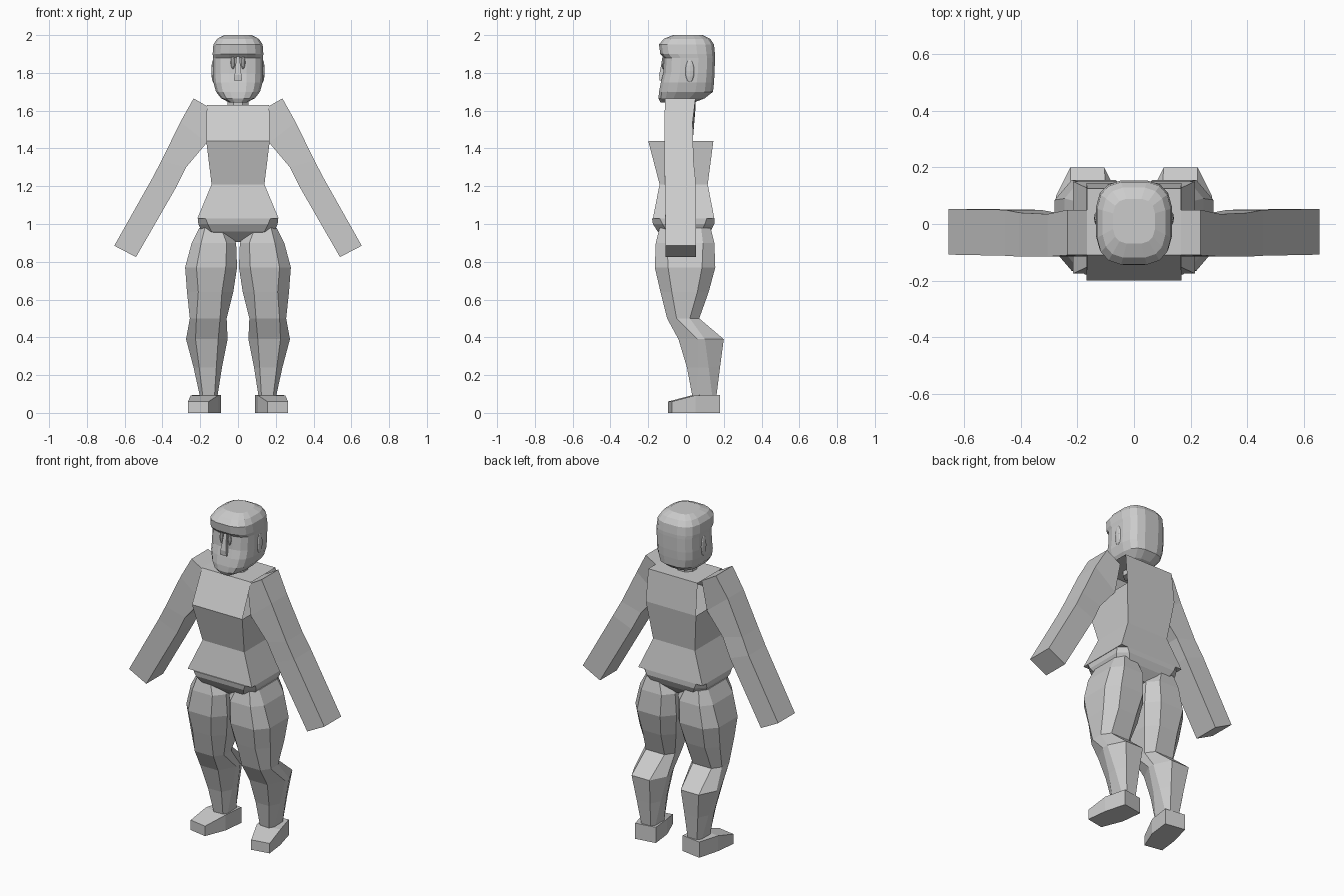
import bpy, bmesh, math


def loft(name, rings, mirror=False, skip=()):
    """Skin a stack of equal-sized rings and cap both ends."""
    bm = bmesh.new()
    loops = [[bm.verts.new(p) for p in r] for r in rings]
    n = len(loops[0])
    for k in range(len(loops) - 1):
        for i in range(n):
            if (k, i) not in skip:
                j = (i + 1) % n
                bm.faces.new((loops[k][i], loops[k][j], loops[k + 1][j], loops[k + 1][i]))
    bm.faces.new(loops[0][::-1])
    bm.faces.new(loops[-1])
    bmesh.ops.recalc_face_normals(bm, faces=bm.faces[:])
    me = bpy.data.meshes.new(name)
    bm.to_mesh(me)
    bm.free()
    ob = bpy.data.objects.new(name, me)
    bpy.context.collection.objects.link(ob)
    if mirror:
        ob.modifiers.new("Mirror", "MIRROR").use_mirror_merge = False
    return ob


def rect(z, x0, x1, y0, y1):
    return [(x0, y0, z), (x1, y0, z), (x1, y1, z), (x0, y1, z)]


def octa(z, x0, x1, y0, y1, cx, cy):
    """Rectangle with chamfered corners."""
    return [(x0 + cx, y0, z), (x1 - cx, y0, z), (x1, y0 + cy, z), (x1, y1 - cy, z),
            (x1 - cx, y1, z), (x0 + cx, y1, z), (x0, y1 - cy, z), (x0, y0 + cy, z)]


def rounded(z, hx, y0, y1, n=16, e=0.65):
    """Squarish oval ring."""
    pts = []
    for i in range(n):
        a = 2 * math.pi * (i + 0.5) / n
        c, s = math.cos(a), math.sin(a)
        pts.append((hx * math.copysign(abs(c) ** e, c),
                    (y0 + y1) / 2 + (y1 - y0) / 2 * math.copysign(abs(s) ** e, s), z))
    return pts


# Torso, open at the arm holes
loft("torso", [rect(z, -x, x, a, b) for z, x, a, b in (
    (1.03, 0.215, -0.175, 0.15), (1.21, 0.14, -0.14, 0.115),
    (1.44, 0.168, -0.20, 0.145), (1.63, 0.165, -0.11, 0.125))],
    skip={(2, 1), (2, 3)})

# Pelvis
loft("pelvis", [octa(z, -x, x, a, b, c, c) for z, x, a, b, c in (
    (0.905, 0.06, -0.09, 0.08, 0.02), (0.96, 0.19, -0.15, 0.13, 0.05),
    (1.0, 0.21, -0.175, 0.15, 0.05), (1.03, 0.212, -0.18, 0.15, 0.04))])

# Arms: outer and inner outline points in the front view, plus depth
loft("arm", [[(xo, a, zo), (xo, b, zo), (xi, b, zi), (xi, a, zi)]
             for xo, zo, xi, zi, a, b in (
    (0.235, 1.665, 0.14, 1.61, -0.11, 0.05),
    (0.305, 1.54, 0.165, 1.43, -0.115, 0.035),
    (0.405, 1.335, 0.275, 1.30, -0.115, 0.04),
    (0.455, 1.24, 0.33, 1.19, -0.112, 0.05),
    (0.655, 0.885, 0.54, 0.825, -0.108, 0.053))], mirror=True)

# Legs
loft("leg", [octa(*r) for r in (
    (0.08, 0.11, 0.20, 0.035, 0.16, 0.015, 0.02),
    (0.24, 0.085, 0.235, 0.005, 0.18, 0.03, 0.06),
    (0.39, 0.055, 0.275, -0.04, 0.20, 0.05, 0.10),
    (0.50, 0.06, 0.255, -0.10, 0.07, 0.035, 0.05),
    (0.64, 0.025, 0.27, -0.135, 0.12, 0.06, 0.06),
    (0.77, 0.005, 0.28, -0.165, 0.155, 0.06, 0.07),
    (0.90, 0.01, 0.245, -0.16, 0.15, 0.05, 0.06),
    (0.98, 0.06, 0.205, -0.14, 0.13, 0.03, 0.05))], mirror=True)

# Feet, toes turned outward and sloping down
loft("foot", [[(x0, y, 0), (x1, y2, 0), (x1, y2, h), (x0, y, h)]
              for x0, x1, y, y2, h in (
    (0.155, 0.265, -0.095, -0.075, 0.06),
    (0.105, 0.25, 0.03, 0.05, 0.093),
    (0.09, 0.215, 0.16, 0.18, 0.095))], mirror=True)

# Neck
loft("neck", [rounded(z, 0.06, -0.06, 0.05, 8, 1) for z in (1.60, 1.70)])

# Head: squarish skull, sunken face below the brow, muzzle and chin
loft("head", [rounded(*r) for r in (
    (1.642, 0.045, -0.135, 0.04), (1.665, 0.09, -0.147, 0.10),
    (1.70, 0.118, -0.145, 0.145), (1.75, 0.132, -0.135, 0.15),
    (1.80, 0.134, -0.122, 0.153), (1.88, 0.134, -0.118, 0.155),
    (1.90, 0.136, -0.138, 0.155), (1.95, 0.132, -0.145, 0.15),
    (1.98, 0.112, -0.12, 0.13), (2.0, 0.075, -0.07, 0.09))])

# Eyes and ears: low oval bumps
def oval(name, loc, scale):
    bpy.ops.mesh.primitive_uv_sphere_add(segments=8, ring_count=6, location=loc)
    ob = bpy.context.object
    ob.name, ob.scale = name, scale

for s, side in ((-1, "right"), (1, "left")):
    oval("eye_" + side, (s * 0.027, -0.119, 1.855), (0.012, 0.01, 0.035))
    oval("ear_" + side, (s * 0.131, 0.02, 1.81), (0.01, 0.025, 0.06))

# Nose wedge
loft("nose", [rect(z, -w, w, y, -0.11) for z, w, y in (
    (1.76, 0.022, -0.14), (1.79, 0.018, -0.142), (1.89, 0.008, -0.122))])
